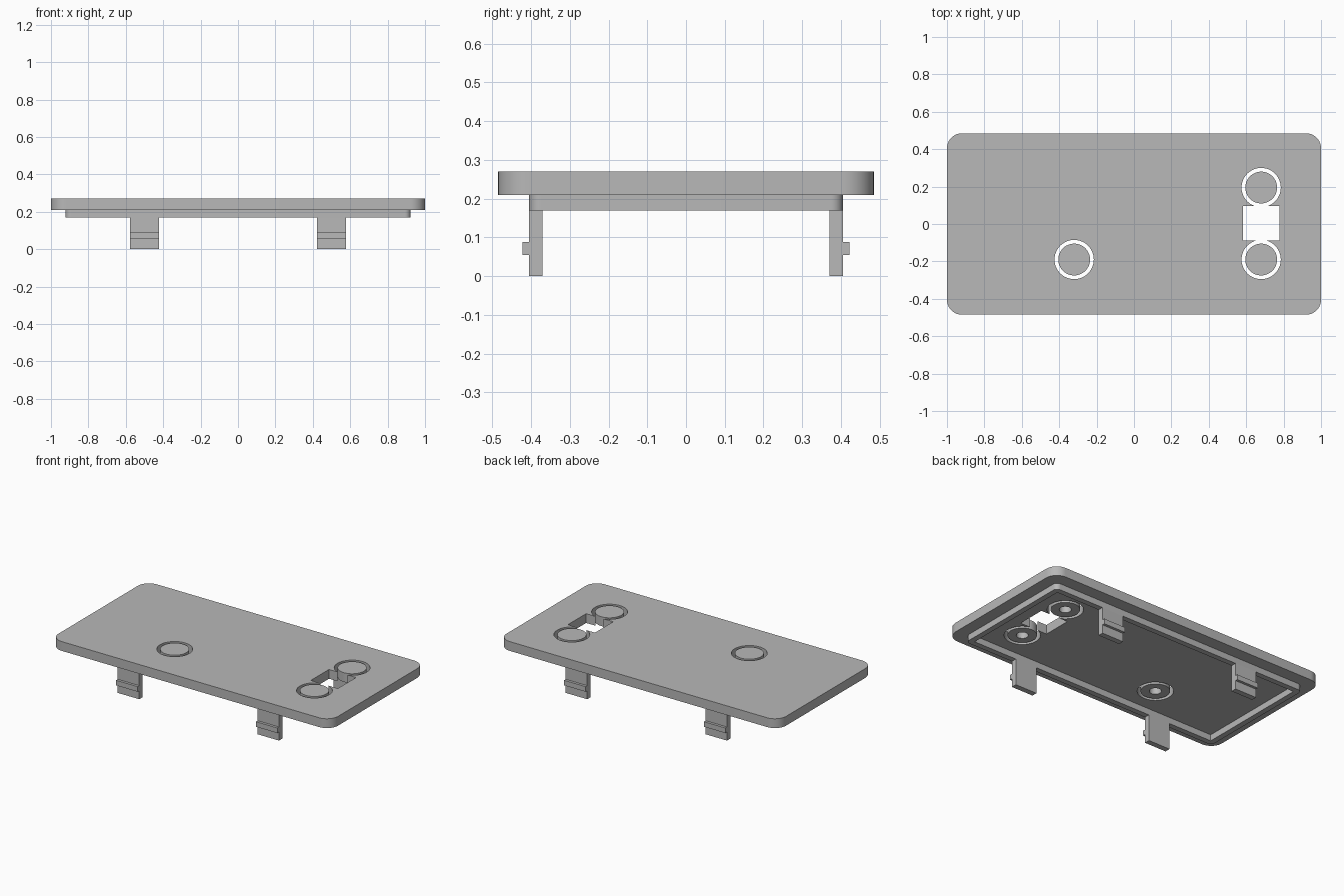
import bpy
import bmesh
from math import pi, cos, sin

cube = bpy.data.objects.get("Cube")
if cube:
    bpy.data.objects.remove(cube, do_unlink=True)

grey = bpy.data.materials.new("plain grey plastic")
grey.use_nodes = True
grey.diffuse_color = (0.48, 0.48, 0.48, 1)
grey.node_tree.nodes["Principled BSDF"].inputs["Base Color"].default_value = grey.diffuse_color


def prism(name, outline, axis, low, high):
    """Extrude a closed outline along x (given as y, z) or z (given as x, y)."""
    def place(p, t):
        return (t, p[0], p[1]) if axis == "x" else (p[0], p[1], t)
    bm = bmesh.new()
    base = bm.faces.new([bm.verts.new(place(p, low)) for p in outline])
    moved = bmesh.ops.extrude_face_region(bm, geom=[base])["geom"]
    step = place((0, 0), high - low)
    bmesh.ops.translate(bm, vec=step, verts=[v for v in moved if isinstance(v, bmesh.types.BMVert)])
    bmesh.ops.recalc_face_normals(bm, faces=bm.faces[:])
    mesh = bpy.data.meshes.new(name)
    bm.to_mesh(mesh)
    bm.free()
    mesh.materials.append(grey)
    obj = bpy.data.objects.new(name, mesh)
    bpy.context.collection.objects.link(obj)
    return obj


def circle(x, y, r, n=48):
    return [(x + r * cos(2 * pi * i / n), y + r * sin(2 * pi * i / n)) for i in range(n)]


def rounded(hx, hy, r, steps=10):
    points = []
    for q, (sx, sy) in enumerate([(1, 1), (-1, 1), (-1, -1), (1, -1)]):
        for i in range(steps + 1):
            a = pi / 2 * (q + i / steps)
            points.append((sx * (hx - r) + r * cos(a), sy * (hy - r) + r * sin(a)))
    return points


def rectangle(x0, x1, y0, y1):
    return [(x0, y0), (x1, y0), (x1, y1), (x0, y1)]


def select(obj):
    bpy.ops.object.select_all(action="DESELECT")
    obj.select_set(True)
    bpy.context.view_layer.objects.active = obj


def cut(obj, cutter):
    cutter.hide_render = True
    mod = obj.modifiers.new("cut", "BOOLEAN")
    mod.operation = "DIFFERENCE"
    mod.solver = "EXACT"
    mod.object = cutter
    select(obj)
    bpy.ops.object.modifier_apply(modifier=mod.name)
    bpy.data.objects.remove(cutter, do_unlink=True)


def smooth(obj):
    select(obj)
    bpy.ops.object.shade_smooth_by_angle(angle=pi / 6)


BOTTOM, TOP, RIM_LOW = 0.21, 0.27, 0.17
buttons = {"single_button": (-0.32, -0.19),
           "front_button": (0.68, -0.19),
           "back_button": (0.68, 0.195)}

# Cover plate with round openings and a slot
plate = prism("cover_plate", rounded(1, 0.485, 0.08), "z", BOTTOM, TOP)
for x, y in buttons.values():
    cut(plate, prism("hole_cutter", circle(x, y, 0.105), "z", 0.1, 0.4))
cut(plate, prism("slot_cutter", rectangle(0.583, 0.777, -0.089, 0.097), "z", 0.1, 0.4))
smooth(plate)

# Button discs, each with a small blind socket underneath
for name, (x, y) in buttons.items():
    disc = prism(name, circle(x, y, 0.085), "z", BOTTOM, TOP)
    cut(disc, prism("socket_cutter", circle(x, y, 0.035, 32), "z", 0.1, 0.25))
    smooth(disc)

# Locating rim under the plate
rim = prism("locating_rim", rounded(0.922, 0.405, 0.03), "z", RIM_LOW, BOTTOM)
cut(rim, prism("rim_cutter", rectangle(-0.887, 0.887, -0.37, 0.37), "z", 0.1, 0.4))
smooth(rim)

# Snap clips with an outward catch
clip_profile = [(0.37, 0), (0.405, 0), (0.405, 0.055), (0.422, 0.055),
                (0.422, 0.088), (0.405, 0.088), (0.405, RIM_LOW), (0.37, RIM_LOW)]
for side, sy in (("front", -1), ("back", 1)):
    for end, cx in (("right", -0.5), ("left", 0.5)):
        prism(f"{side}_{end}_clip", [(sy * y, z) for y, z in clip_profile],
              "x", cx - 0.077, cx + 0.077)
